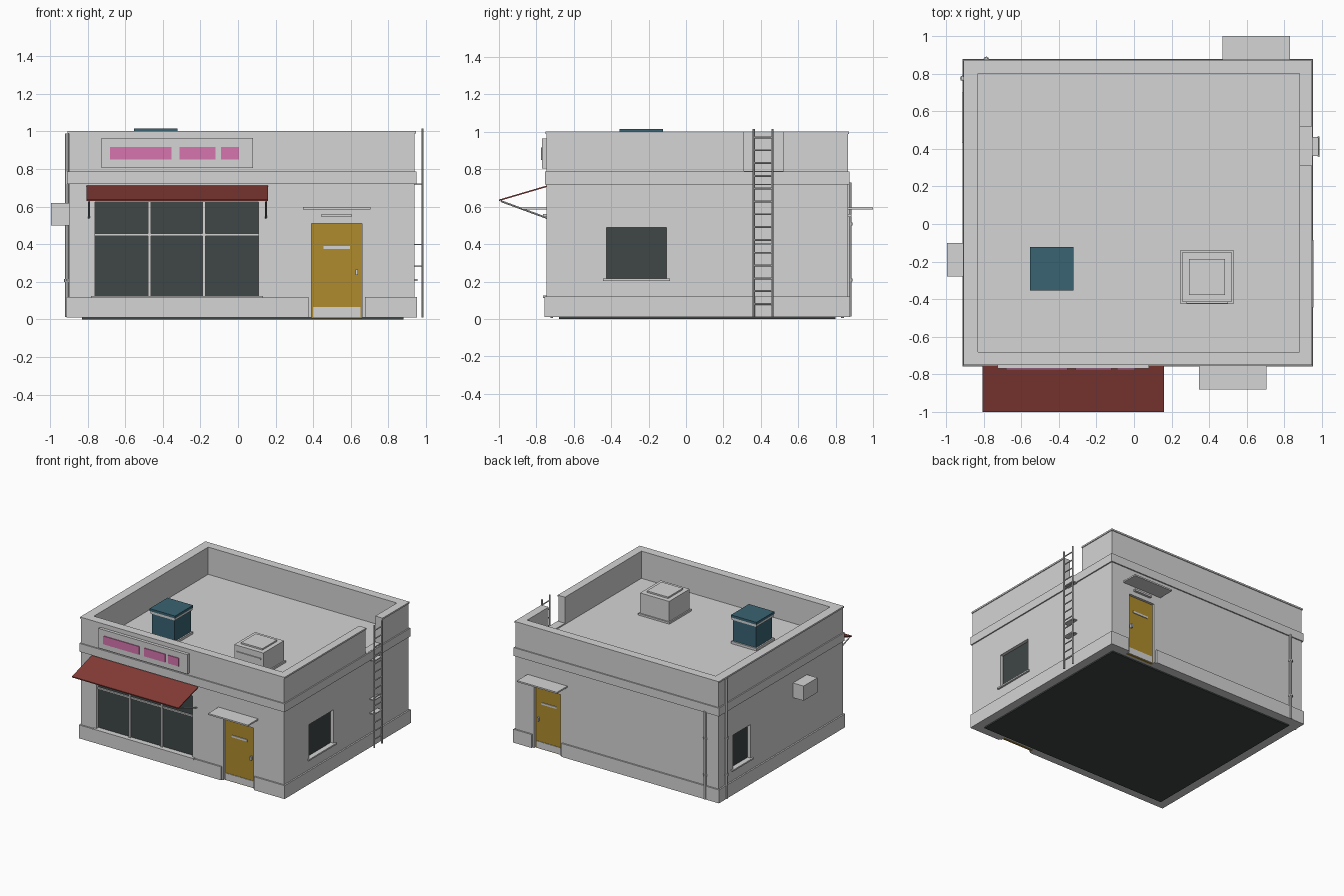
import bpy
import bmesh
from mathutils import Vector

old = bpy.data.objects.get("Cube")
if old:
    bpy.data.objects.remove(old, do_unlink=True)


def material(name, r, g, b):
    m = bpy.data.materials.new(name)
    m.use_nodes = True
    m.diffuse_color = (r, g, b, 1)
    m.node_tree.nodes["Principled BSDF"].inputs["Base Color"].default_value = (r, g, b, 1)
    return m


GREY = material("pale grey", .66, .66, .66)
RED = material("awning red", .24, .045, .038)
GOLD = material("door gold", .43, .26, .026)
TEAL = material("cooler teal", .041, .127, .17)
GLASS = material("dark glass", .05, .061, .061)
PINK = material("sign pink", .68, .178, .43)


def finish(name, bm, mat):
    mesh = bpy.data.meshes.new(name)
    bm.to_mesh(mesh)
    bm.free()
    mesh.materials.append(mat)
    ob = bpy.data.objects.new(name, mesh)
    bpy.context.collection.objects.link(ob)
    return ob


def boxes(name, mat, *spans):
    """One object from boxes, each given as x, y and z spans."""
    bm = bmesh.new()
    for span in spans:
        lo, hi = Vector(s[0] for s in span), Vector(s[1] for s in span)
        made = bmesh.ops.create_cube(bm, size=1)["verts"]
        bmesh.ops.scale(bm, vec=hi - lo, verts=made)
        bmesh.ops.translate(bm, vec=(lo + hi) / 2, verts=made)
    return finish(name, bm, mat)


def rod(name, start, end, radius, mat=GREY, sides=8):
    a, b = Vector(start), Vector(end)
    bm = bmesh.new()
    bmesh.ops.create_cone(bm, cap_ends=True, segments=sides, radius1=radius,
                          radius2=radius, depth=(b - a).length)
    turn = (b - a).to_track_quat("Z", "Y").to_matrix()
    bmesh.ops.rotate(bm, matrix=turn, verts=bm.verts)
    bmesh.ops.translate(bm, vec=(a + b) / 2, verts=bm.verts)
    return finish(name, bm, mat)


def cut(ob, *spans):
    for span in spans:
        tool = boxes("cutter", GREY, span)
        tool.hide_render = True
        mod = ob.modifiers.new("cut", "BOOLEAN")
        mod.operation, mod.solver, mod.object = "DIFFERENCE", "EXACT", tool
        bpy.context.view_layer.objects.active = ob
        bpy.ops.object.modifier_apply(modifier=mod.name)
        bpy.data.objects.remove(tool, do_unlink=True)


def grown(span, d):
    return (span[0] - d, span[1] + d)


# Main dimensions
WX, WY = (-.9, .94), (-.745, .865)
INX, INY = (-.83, .88), (-.68, .8)
LEFT, RIGHT, FRONT, BACK = WX[0], WX[1], WY[0], WY[1]
ROOF, TOP, DEEP = .78, .99, .03
BASIN = (INX, INY, (ROOF, 2))
GAP = ((.8, 2), (.31, .52), (.79, 2))

# Openings: spans along the wall and in height
SHOP_X, SHOP_Z = (-.76, .11), (.125, .625)
WIN_Z = (.215, .49)
WIN_R, WIN_L = (-.425, -.105), (.45, .68)
DOOR_F, DOOR_B = (.39, .66), (.53, .77)
DOOR_Z = (-.1, .51)
OUT = .2

# Building shell with parapet, recessed windows and doors
walls = boxes("walls", GREY, (WX, WY, (.01, TOP)))
cut(walls, BASIN, GAP,
    (SHOP_X, (FRONT - OUT, FRONT + DEEP), SHOP_Z),
    ((RIGHT - DEEP, RIGHT + OUT), WIN_R, WIN_Z),
    ((LEFT - OUT, LEFT + DEEP), WIN_L, WIN_Z),
    (DOOR_F, (FRONT - OUT, FRONT + DEEP), DOOR_Z),
    (DOOR_B, (BACK - DEEP, BACK + OUT), DOOR_Z))
boxes("floor_slab", GLASS, (INX, INY, (0, .012)))

# Plinth, belt course and coping
plinth = boxes("plinth", GREY, (grown(WX, .012), grown(WY, .012), (.01, .12)))
cut(plinth, (grown(WX, -.04), grown(WY, -.04), (-1, 1)),
    (grown(DOOR_F, .015), (-1, FRONT + .1), (-1, 1)),
    (grown(DOOR_B, .015), (BACK - .1, 1), (-1, 1)))
belt = boxes("belt_course", GREY, (grown(WX, .01), grown(WY, .01), (.72, .788)))
cut(belt, (grown(WX, -.02), grown(WY, -.02), (-1, 1)))
coping = boxes("coping", GREY, (grown(WX, .006), grown(WY, .006), (TOP, 1.003)))
cut(coping, BASIN, GAP)

# Shop window with mullions, transom and sill
g = FRONT + DEEP
boxes("shop_glass", GLASS, (SHOP_X, (g - .004, g + .002), SHOP_Z))
bars = [((x - .008, x + .008), (g - .02, g), SHOP_Z) for x in (-.47, -.18)]
boxes("shop_mullions", GREY, *bars, (SHOP_X, (g - .018, g), (.444, .456)))
boxes("shop_sill", GREY, (grown(SHOP_X, .022), (FRONT - .02, g), (.113, .125)))

# Side windows
for side, face, sign, span in (("right", RIGHT, 1, WIN_R), ("left", LEFT, -1, WIN_L)):
    inner = face - sign * DEEP
    boxes(side + "_glass", GLASS, (sorted((inner, inner + sign * .004)), span, WIN_Z))
    boxes(side + "_sill", GREY,
          (sorted((inner, face + sign * .015)), grown(span, .02), (.203, .215)))

# Doors with kick plate, slot, handle, lamp and canopy
for side, face, sign, span, reach in (("front", FRONT, -1, DOOR_F, .135),
                                      ("back", BACK, 1, DOOR_B, .135)):
    mid = sum(span) / 2
    leaf = face - sign * .02

    def out(a, b):
        return sorted((face + sign * a, face + sign * b))

    boxes(side + "_door", GOLD, (span, out(-.035, -.02), (.006, .51)))
    boxes(side + "_door_plates", GREY,
          (grown(span, -.008), out(-.022, -.016), (.012, .065)),
          ((mid - .07, mid + .07), out(-.022, -.014), (.374, .39)))
    hx = mid - sign * .107 if side == "front" else mid + .09
    boxes(side + "_door_handle", GREY, ((hx - .006, hx + .006), out(-.022, -.002), (.235, .265)))
    boxes(side + "_door_lamp", GREY, ((mid - .08, mid + .08), out(-.01, .02), (.545, .56)))
    boxes(side + "_canopy", GREY, ((mid - .18, mid + .18), out(-.01, reach), (.585, .597)))

# Awning: thin sloped sheet on two struts
AX = (-.805, .16)
awning = boxes("awning", RED, (AX, (-1, FRONT), (.63, .638)))
for v in awning.data.vertices:
    if v.co.y > -.9:
        v.co.z += .075
for i, x in enumerate((AX[0] + .012, AX[1] - .012)):
    rod(f"awning_strut_{i}", (x, FRONT, .54), (x, -.99, .63), .005)

# Sign board with pink panels
boxes("sign_board", GREY, ((-.725, .08), (FRONT - .025, FRONT), (.805, .965)))
boxes("sign_panels", PINK, *[(x, (FRONT - .031, FRONT - .02), (.85, .917))
                             for x in ((-.68, -.355), (-.31, -.12), (-.09, .005))])

# Roof cooler
CX, CY = (-.553, -.322), (-.355, -.122)
boxes("cooler_body", TEAL, (grown(CX, -.012), grown(CY, -.012), (ROOF, .98)))
boxes("cooler_lid", TEAL, (CX, CY, (.995, 1.015)))
boxes("cooler_trim", GREY, (grown(CX, -.004), grown(CY, -.004), (.975, .995)),
      (grown(CX, -.001), grown(CY, -.001), (ROOF, .8)))

# Roof vent
VX, VY = (.247, .53), (-.425, -.138)
boxes("roof_vent", GREY, (VX, VY, (ROOF, .795)),
      (grown(VX, -.01), grown(VY, -.01), (ROOF, .96)),
      (grown(VX, -.045), grown(VY, -.048), (.95, .972)),
      ((.28, .5), (VY[0] + .002, VY[0] + .02), (.9, .912)))

# Wall cooler on the side
boxes("wall_cooler", GREY, ((-.996, LEFT + .01), (-.28, -.1), (.5, .62)))

# Drain pipes with clips
for name, x, y, top in (("back_pipe", -.785, BACK + .01, .73), ("side_pipe", LEFT - .01, .775, TOP)):
    rod(name, (x, y, .012), (x, y, top), .011)
    for i, z in enumerate((.2, .5)):
        rod(f"{name}_clip_{i}", (x, y, z), (x, y, z + .015), .016)

# Ladder with rungs and wall brackets
LX, LY = .982, (.362, .462)
for i, y in enumerate(LY):
    rod(f"ladder_rail_{i}", (LX, y, .01), (LX, y, 1.015), .006)
for i in range(14):
    z = .08 + i * .0685
    rod(f"ladder_rung_{i}", (LX, LY[0], z), (LX, LY[1], z), .005, sides=6)
boxes("ladder_brackets", GREY, *[((RIGHT, LX), LY, (z, z + .007)) for z in (.28, .395, .715)])
